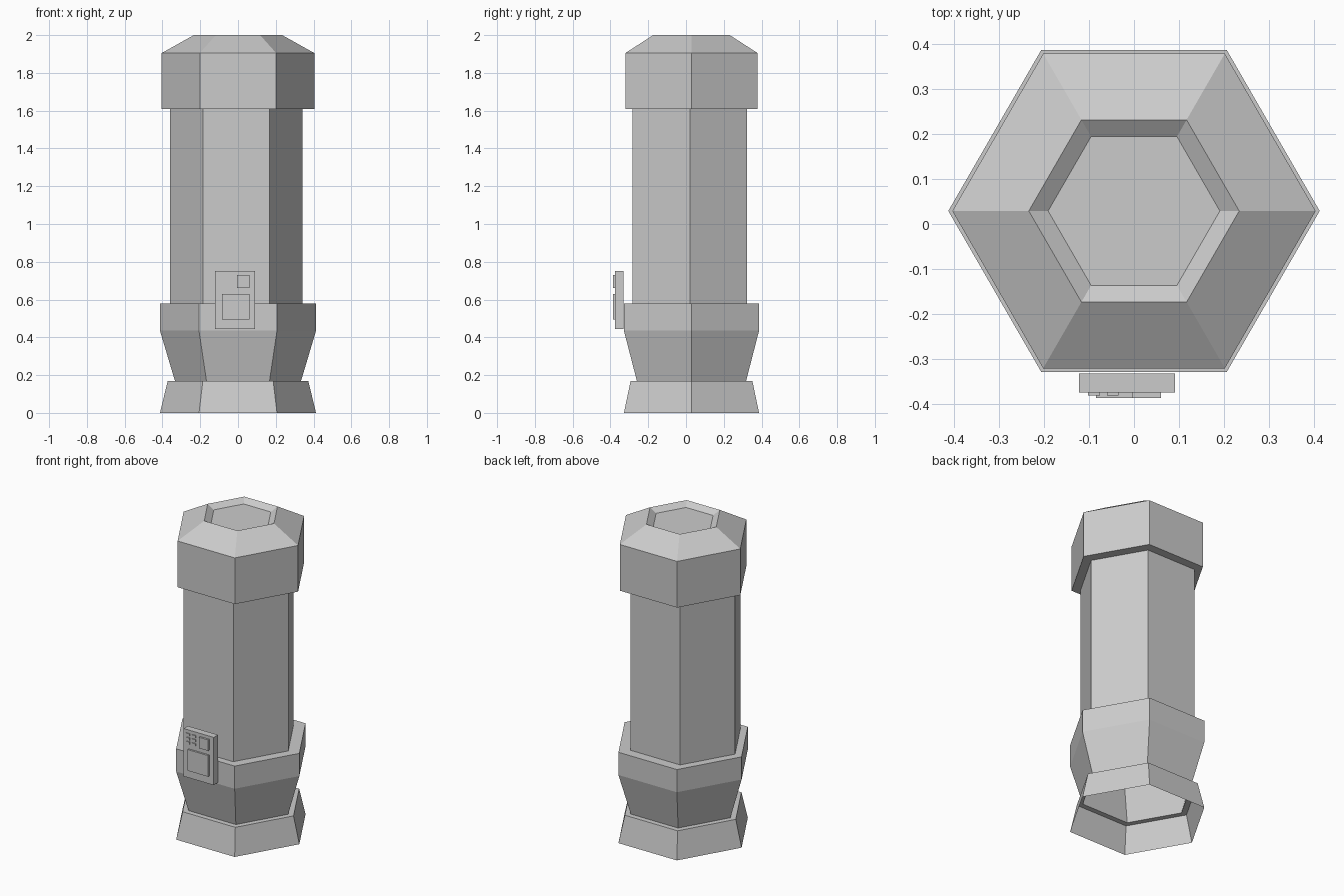
import bpy, bmesh
from math import cos, sin, pi

if "Cube" in bpy.data.objects:
    bpy.data.objects.remove(bpy.data.objects["Cube"])


def hexagon_shell(name, rings, cap_last=True):
    """Skin hexagonal rings (radius, z, centre x, centre y) from bottom to top."""
    bm = bmesh.new()
    loops = [[bm.verts.new((cx + r * cos(i * pi / 3), cy + r * sin(i * pi / 3), z))
              for i in range(6)] for r, z, cx, cy in rings]
    for a, b in zip(loops, loops[1:]):
        for i in range(6):
            j = (i + 1) % 6
            bm.faces.new((a[i], a[j], b[j], b[i]))
    if cap_last:
        bm.faces.new(loops[-1])
    mesh = bpy.data.meshes.new(name)
    bm.to_mesh(mesh)
    bm.free()
    bpy.context.collection.objects.link(bpy.data.objects.new(name, mesh))


def box(name, x, y, z):
    """Box from (min, max) pairs on each axis."""
    bm = bmesh.new()
    bmesh.ops.create_cube(bm, size=1)
    for v in bm.verts:
        v.co = [lo + (c + 0.5) * (hi - lo) for c, (lo, hi) in zip(v.co, (x, y, z))]
    mesh = bpy.data.meshes.new(name)
    bm.to_mesh(mesh)
    bm.free()
    bpy.context.collection.objects.link(bpy.data.objects.new(name, mesh))


# Pillar: hollow flared foot, collar, shaft and chamfered cap with a dished top
mid, shaft = (0, 0.029), (-0.01, 0.02)
hexagon_shell("pillar", [
    (0.413, 0.0, *mid), (0.372, 0.17, *mid), (0.334, 0.17, *mid),
    (0.413, 0.435, *mid), (0.413, 0.58, *mid), (0.351, 0.58, *shaft),
    (0.351, 1.61, *shaft), (0.404, 1.61, *mid), (0.404, 1.905, *mid),
    (0.234, 2.0, *mid), (0.191, 1.973, *mid)])

# Control panel on the front of the collar
box("panel_plate", (-0.122, 0.091), (-0.375, -0.332), (0.445, 0.75))
box("panel_screen", (-0.085, 0.06), (-0.387, -0.37), (0.495, 0.63))
box("panel_dial", (-0.005, 0.06), (-0.387, -0.37), (0.66, 0.73))

# Two columns of small buttons
for col, x in enumerate((-0.102, -0.06)):
    for row in range(3):
        z = 0.662 + row * 0.026
        box(f"button_{col}_{row}", (x, x + 0.026), (-0.381, -0.37), (z, z + 0.015))
